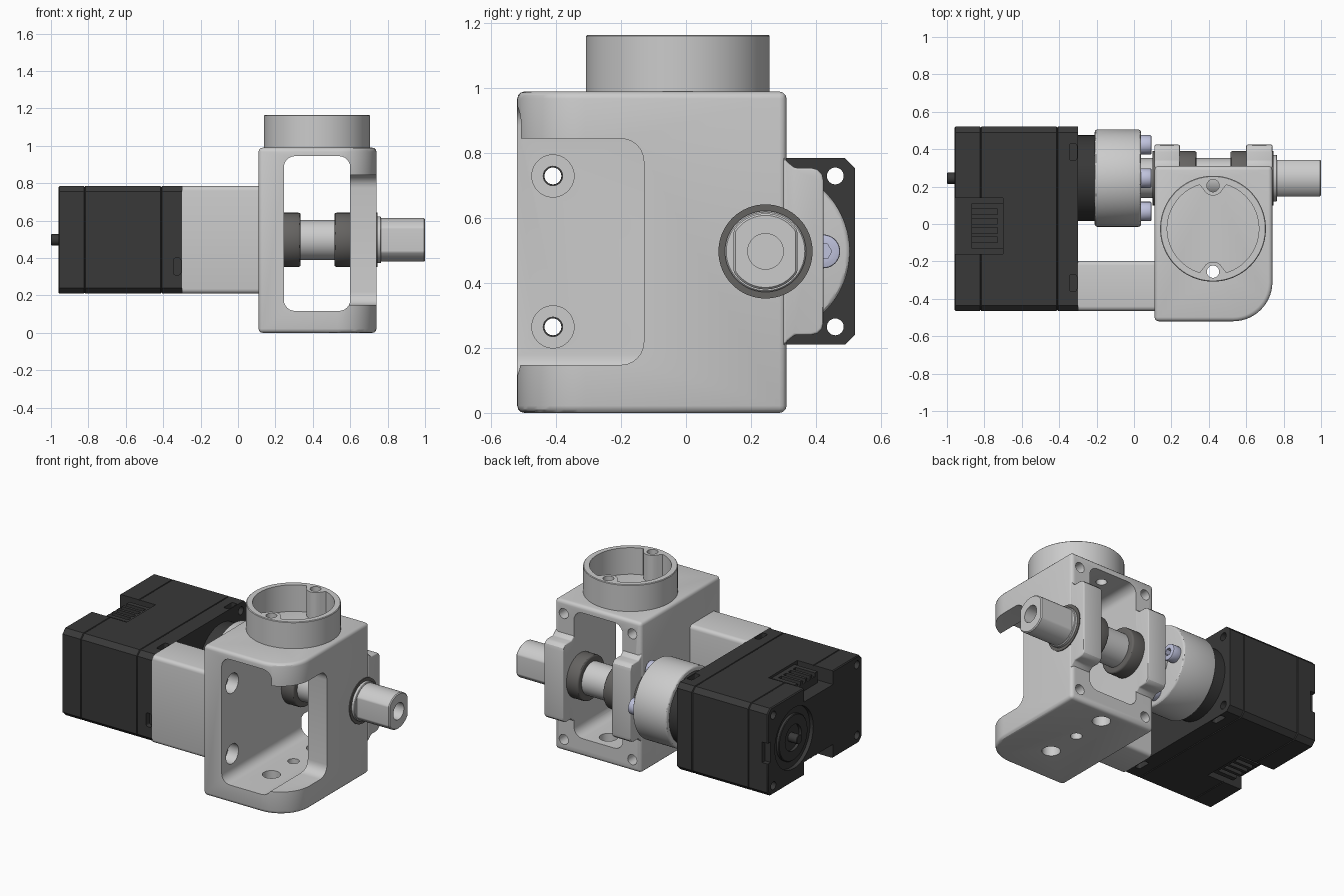
import bpy, bmesh
from math import sin, cos, pi, sqrt, radians

if "Cube" in bpy.data.objects:
    bpy.data.objects.remove(bpy.data.objects["Cube"])

SY, SZ = 0.245, 0.4975            # shaft axis
RX, RY = 0.4225, -0.025           # top collar axis


def material(name, r, g, b):
    m = bpy.data.materials.new(name)
    m.diffuse_color = (r, g, b, 1)
    m.use_nodes = True
    m.node_tree.nodes["Principled BSDF"].inputs["Base Color"].default_value = m.diffuse_color
    return m


BLACK = material("black_plastic", 0.04, 0.04, 0.04)
DARK = material("dark_steel", 0.13, 0.125, 0.12)
LILAC = material("zinc", 0.52, 0.54, 0.72)


def circle(a, b, r, n=64):
    return [(a + r * cos(2 * pi * i / n), b + r * sin(2 * pi * i / n)) for i in range(n)]


def rrect(a0, a1, b0, b1, radii, n=6):
    """Rounded rectangle; radii for corners ++, -+, --, +-."""
    if not isinstance(radii, tuple):
        radii = (radii,) * 4
    pts = []
    for k, r in enumerate(radii):
        ca = a1 - r if k in (0, 3) else a0 + r
        cb = b1 - r if k in (0, 1) else b0 + r
        for i in range(n + 1 if r else 1):
            t = (k + i / n) * pi / 2
            pts.append((ca + r * cos(t), cb + r * sin(t)))
    return pts


def place(axis, p, h):
    return {"x": (h, p[0], p[1]), "y": (p[0], h, p[1]), "z": (p[0], p[1], h)}[axis]


def loft(name, axis, sections, mat=None, bevel=0, segs=3):
    """Skin a stack of (height, profile) sections along an axis."""
    bm = bmesh.new()
    rings = [[bm.verts.new(place(axis, p, h)) for p in prof] for h, prof in sections]
    n = len(rings[0])
    bm.faces.new(rings[0])
    bm.faces.new(rings[-1])
    for lo, hi in zip(rings, rings[1:]):
        for i in range(n):
            j = (i + 1) % n
            bm.faces.new((lo[i], lo[j], hi[j], hi[i]))
    bmesh.ops.recalc_face_normals(bm, faces=bm.faces)
    if bevel:
        edges = [e for e in bm.edges if e.calc_face_angle(0) > radians(35)]
        bmesh.ops.bevel(bm, geom=edges, offset=bevel, segments=segs, profile=0.5,
                        affect='EDGES', clamp_overlap=True)
    me = bpy.data.meshes.new(name)
    bm.to_mesh(me)
    bm.free()
    ob = bpy.data.objects.new(name, me)
    bpy.context.collection.objects.link(ob)
    if mat:
        me.materials.append(mat)
    return ob


def prism(name, axis, a, b, prof, mat=None, bevel=0, segs=3):
    return loft(name, axis, [(a, prof), (b, prof)], mat, bevel, segs)


def cut(ob, axis, a, b, prof):
    """Subtract a prism and bake the result."""
    tool = prism("cutter", axis, a, b, prof)
    tool.hide_render = True
    mod = ob.modifiers.new("cut", 'BOOLEAN')
    mod.operation, mod.solver, mod.object = 'DIFFERENCE', 'EXACT', tool
    bpy.context.view_layer.objects.active = ob
    bpy.ops.object.modifier_apply(modifier=mod.name)
    bpy.data.objects.remove(tool)


# Bracket: block with one big rounded corner
bracket = prism("bracket", "z", 0, 0.99,
                rrect(0.11, 0.74, -0.52, 0.31, (0, 0, 0, 0.21), 14), bevel=0.022)
cut(bracket, "y", -0.8, 0.8, rrect(0.245, 0.60, 0.117, 0.945, 0.06))
cut(bracket, "x", 0.5, 1.0, rrect(-0.8, -0.13, 0.148, 0.845, 0.07))
for z in (0.265, 0.73):
    cut(bracket, "x", 0.0, 0.4, circle(-0.41, z, 0.03, 32))
    cut(bracket, "x", 0.17, 0.4, circle(-0.41, z, 0.065, 40))
for x in (0.175, 0.675):
    for z in (0.075, 0.905):
        cut(bracket, "y", 0.17, 0.5, circle(x, z, 0.033, 32))
for s in (-1, 1):
    cut(bracket, "z", 0.9, 1.3, circle(RX, RY + 0.23 * s, 0.033, 32))
    cut(bracket, "z", -0.1, 0.2, circle(RX, RY + 0.23 * s, 0.055, 32))
cut(bracket, "z", -0.1, 0.2, circle(RX, RY, 0.035, 32))

# Bearing lugs on the back of both side walls
half = [(0.30, 0.205), (0.313, 0.222), (0.335, 0.24), (0.385, 0.24), (0.405, 0.245),
        (0.419, 0.259), (0.424, 0.28)]
lug = half + [(y, 2 * SZ - z) for y, z in reversed(half)]
for name, a, b in (("left_lug", 0.11, 0.245), ("right_lug", 0.60, 0.74)):
    prism(name, "x", a, b, lug, bevel=0.012)

# Top collar with two screw bosses inside
bore = []
for i in range(128):
    t = 2 * pi * i / 128
    d, rho, c = 0.235, 0.058, abs(sin(t))
    disc = rho ** 2 - (d * cos(t)) ** 2
    r = min(0.245, d * c - sqrt(disc)) if disc > 0 else 0.245
    bore.append((RX + r * cos(t), RY + r * sin(t)))
collar = prism("top_collar", "z", 0.98, 1.165, circle(RX, RY, 0.283, 96), bevel=0.004, segs=1)
cut(collar, "z", 0.9, 1.3, bore)
for s in (-1, 1):
    cut(collar, "z", 0.9, 1.3, circle(RX, RY + 0.23 * s, 0.033, 32))

# Spacer between motor and bracket
spacer = prism("spacer", "x", -0.30, 0.112, rrect(-0.465, -0.197, 0.21, 0.785, 0.025, 4))
for z in (0.265, 0.73):
    cut(spacer, "x", -0.5, 0.3, circle(-0.41, z, 0.03, 32))


# Motor housing with seam grooves
def housing(d):
    return rrect(-0.465 + d, 0.52 - d, 0.21 + d, 0.785 - d, 0.03, 1)


secs = [(-0.96, housing(0.006)), (-0.954, housing(0))]
for x in (-0.82, -0.41):
    secs += [(x - 0.004, housing(0)), (x, housing(0.005)), (x + 0.004, housing(0))]
secs += [(-0.30, housing(0))]
motor = loft("motor_housing", "x", secs, BLACK)
for z0, z1 in ((0.10, 0.30), (0.695, 0.90)):                       # socket notches
    cut(motor, "z", z0, z1, rrect(-1.1, -0.70, -0.16, 0.14, 0))
for z0, z1 in ((0.1, 0.25), (0.745, 0.9)):                         # nut pockets
    for y in (-0.315, 0.385):
        cut(motor, "z", z0, z1, rrect(-0.345, -0.306, y - 0.045, y + 0.045, 0.012))
cut(motor, "y", -0.6, -0.43, rrect(-0.345, -0.306, 0.31, 0.40, 0.012))
cut(motor, "y", 0.49, 0.6, rrect(-1.1, -0.92, 0.43, 0.565, 0))     # edge clip
cut(motor, "x", -1.1, -0.935, circle(SY, SZ, 0.20))                # rear recess
for y in (-0.41, 0.46):
    for z in (0.265, 0.73):
        cut(motor, "x", -1.1, 0, circle(y, z, 0.026, 24))

# Sockets sitting in the notches
for name, z0, z1, s0, s1 in (("lower_socket", 0.225, 0.31, 0.2, 0.25),
                             ("upper_socket", 0.685, 0.77, 0.745, 0.8)):
    socket = prism(name, "z", z0, z1, rrect(-0.87, -0.695, -0.13, 0.11, 0), BLACK)
    for i in range(4):
        y = -0.10 + 0.05 * i
        cut(socket, "z", s0, s1, rrect(-0.90, -0.73, y, y + 0.03, 0))

# Rear idler
idler = prism("rear_idler_ring", "x", -0.955, -0.93, circle(SY, SZ, 0.15), BLACK, 0.004, 1)
cut(idler, "x", -1, -0.9, circle(SY, SZ, 0.085, 48))
prism("rear_shaft", "x", -1.0, -0.92, circle(SY, SZ, 0.03, 32), BLACK, 0.003, 1)

# Drive horn, coupling and its bolts
prism("drive_horn", "x", -0.31, -0.20, circle(SY, SZ, 0.23), BLACK, 0.005, 1)
prism("coupling", "x", -0.21, 0.038, circle(SY, SZ, 0.26, 96), None, 0.014)
for i in range(4):
    y, z = SY + 0.178 * cos(i * pi / 2), SZ + 0.178 * sin(i * pi / 2)
    bolt = prism("coupling_bolt", "x", 0.03, 0.093, circle(y, z, 0.052, 40), LILAC, 0.006, 2)
    cut(bolt, "x", 0.06, 0.2, circle(y, z, 0.026, 6))

# Bearings and shaft
prism("left_bearing", "x", 0.235, 0.335, circle(SY, SZ, 0.145), DARK, 0.012)
prism("right_bearing", "x", 0.515, 0.61, circle(SY, SZ, 0.145), DARK, 0.012)
for name, a, b in (("left_seal", 0.10, 0.13), ("right_seal", 0.72, 0.745)):
    prism(name, "x", a, b, circle(SY, SZ, 0.145), DARK)
prism("shaft", "x", 0.03, 0.735, circle(SY, SZ, 0.107))
prism("shaft_shoulder", "x", 0.72, 0.765, circle(SY, SZ, 0.125), None, 0.004, 1)
flat = [(max(SY - 0.098, min(SY + 0.098, y)), z) for y, z in circle(SY, SZ, 0.117, 96)]
flat = [p for i, p in enumerate(flat) if p[0] not in (SY - 0.098, SY + 0.098)
        or not flat[i - 1][0] == p[0] == flat[(i + 1) % 96][0]]
end = prism("shaft_end", "x", 0.75, 1.0, flat, None, 0.006, 1)
cut(end, "x", 0.85, 1.1, circle(SY, SZ, 0.055, 40))

# Smooth shading with crisp edges
bpy.ops.object.select_all(action='SELECT')
bpy.context.view_layer.objects.active = bracket
bpy.ops.object.shade_smooth_by_angle(angle=radians(30))
